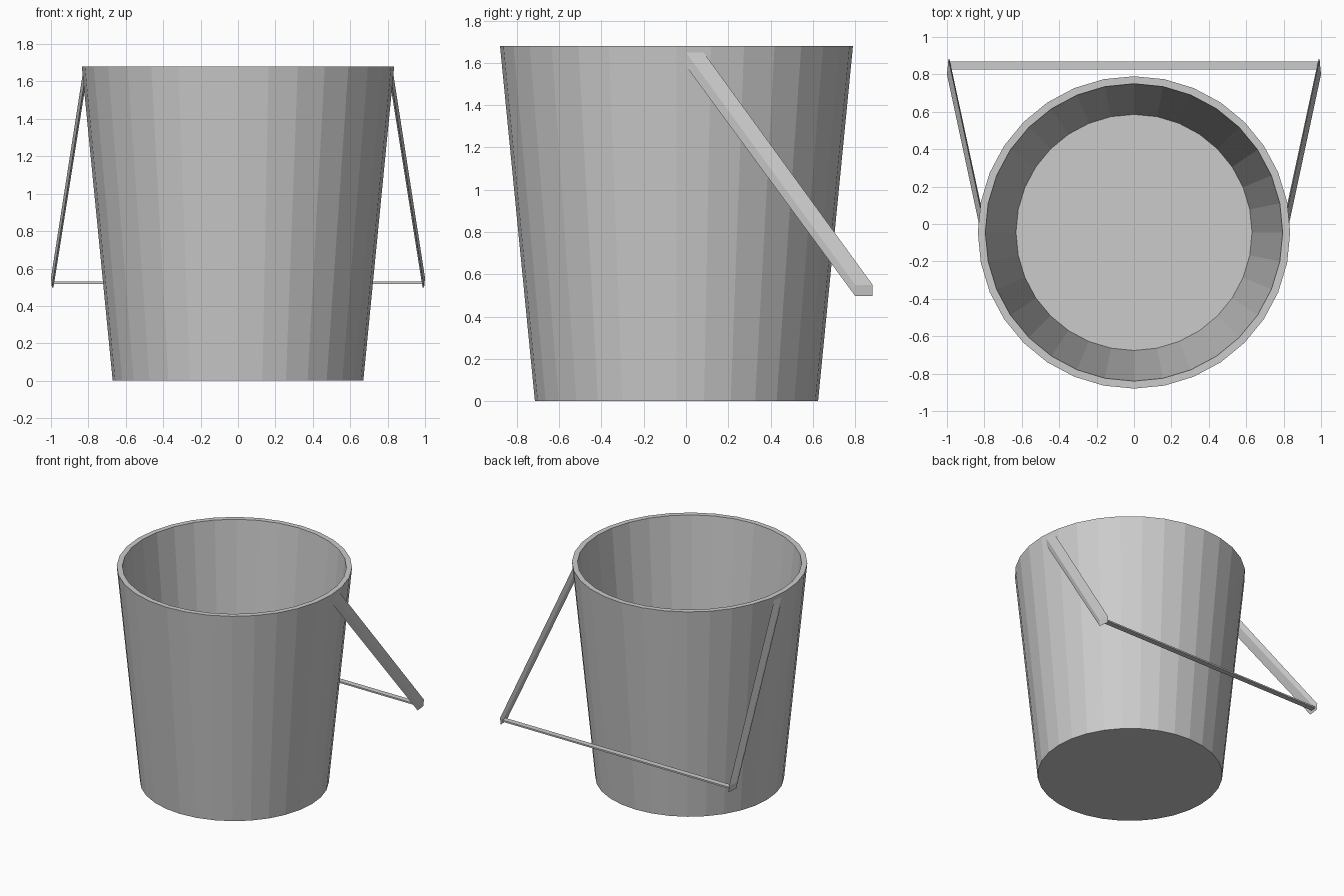
import bpy
import bmesh
from math import cos, sin, tau

cube = bpy.data.objects.get("Cube")
if cube:
    bpy.data.objects.remove(cube, do_unlink=True)

grey = bpy.data.materials.new("plain grey")
grey.use_nodes = True
colour = (0.6, 0.6, 0.6, 1)
grey.diffuse_color = colour
grey.node_tree.nodes["Principled BSDF"].inputs["Base Color"].default_value = colour

SIDES = 32
CENTRE_Y = -0.045


def finish(name, bm):
    bmesh.ops.recalc_face_normals(bm, faces=bm.faces)
    mesh = bpy.data.meshes.new(name)
    bm.to_mesh(mesh)
    bm.free()
    mesh.materials.append(grey)
    obj = bpy.data.objects.new(name, mesh)
    bpy.context.collection.objects.link(obj)
    return obj


def loft(name, rings):
    """Bridge successive rings of points and cap both ends."""
    bm = bmesh.new()
    loops = [[bm.verts.new(p) for p in ring] for ring in rings]
    for a, b in zip(loops, loops[1:]):
        for i in range(len(a)):
            j = (i + 1) % len(a)
            bm.faces.new((a[i], a[j], b[j], b[i]))
    bm.faces.new(loops[0])
    bm.faces.new(loops[-1])
    return finish(name, bm)


def circle(radius, z):
    return [(radius * cos(tau * i / SIDES), CENTRE_Y + radius * sin(tau * i / SIDES), z)
            for i in range(SIDES)]


# Tapered bucket: outer wall, flat rim, inner wall and floor
profile = [(0.67, 0), (0.835, 1.68), (0.795, 1.68), (0.631, 0.01)]
loft("bucket", [circle(r, z) for r, z in profile])


# Handle arms: slanted bars whose ends lie parallel to the bucket wall
def arm_end(side, x, y, z, height):
    width, lean = 0.083, 0.098
    return [(side * (x - lean * dy - lean * dz), y + dy, z - dz)
            for dy, dz in ((0, 0), (width, 0), (width, height), (0, height))]


for side, label in ((1, "left"), (-1, "right")):
    loft(label + "_handle_arm", [arm_end(side, 0.829, 0.0, 1.65, 0.065),
                                 arm_end(side, 1.0, 0.8, 0.55, 0.052)])

# Thin flat grip joining the arms
loft("handle_grip", [[(x, y, z) for y, z in ((0.825, 0.518), (0.868, 0.518),
                                             (0.868, 0.53), (0.825, 0.53))]
                     for x in (-0.99, 0.99)])
